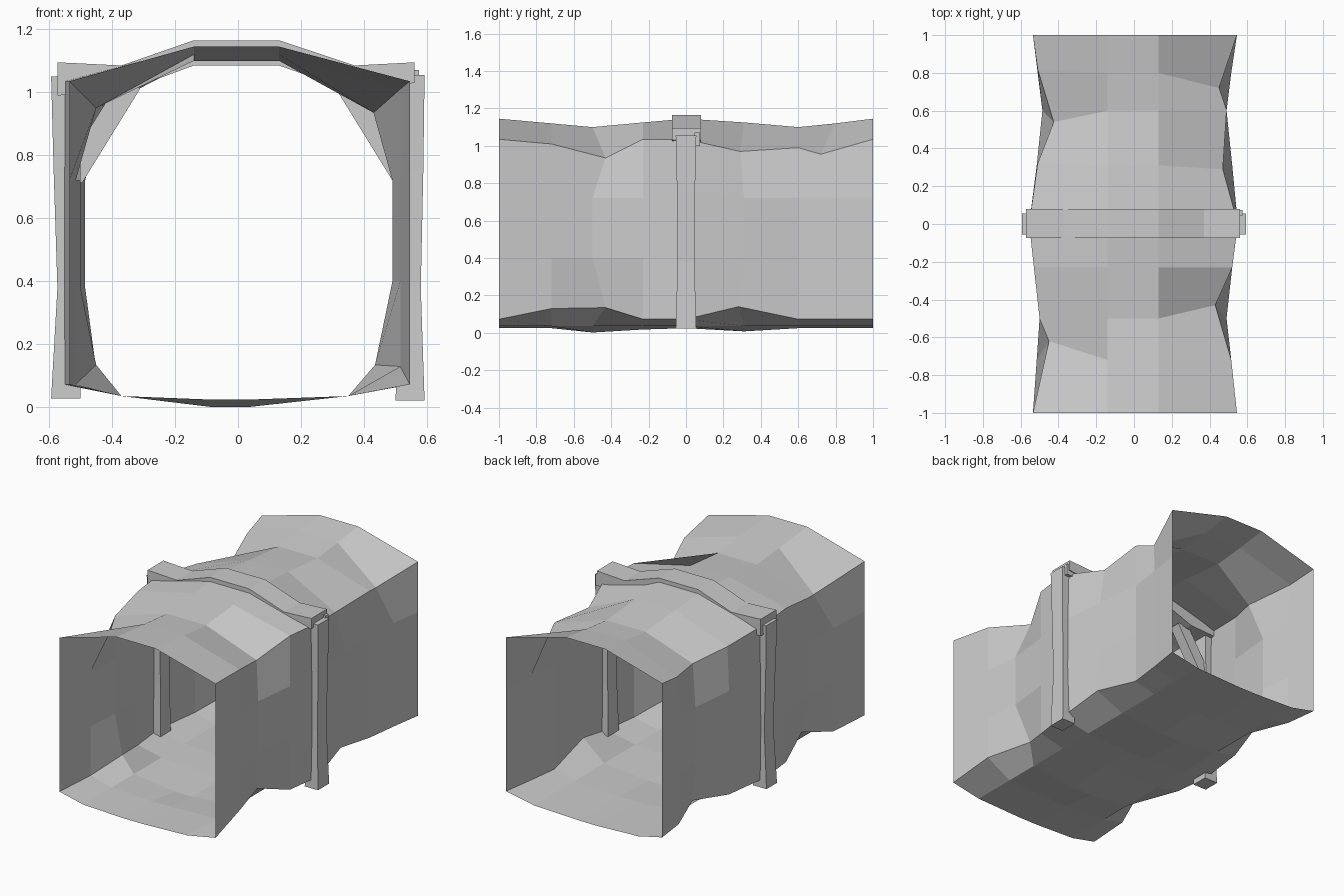
import bpy, bmesh
from mathutils import Vector

if "Cube" in bpy.data.objects:
    bpy.data.objects.remove(bpy.data.objects["Cube"])


def finish(bm, name, solid=True):
    if solid:
        bmesh.ops.recalc_face_normals(bm, faces=bm.faces)
    me = bpy.data.meshes.new(name)
    bm.to_mesh(me)
    bm.free()
    ob = bpy.data.objects.new(name, me)
    bpy.context.collection.objects.link(ob)
    return ob


def loft(rings, name, caps=True):
    """Skin closed rings of points."""
    bm = bmesh.new()
    vs = [[bm.verts.new(p) for p in r] for r in rings]
    n = len(vs[0])
    for a, b in zip(vs, vs[1:]):
        for i in range(n):
            j = (i + 1) % n
            bm.faces.new((a[i], a[j], b[j], b[i]))
    if caps:
        bm.faces.new(vs[0])
        bm.faces.new(vs[-1])
    return finish(bm, name)


# Tunnel: rock shell, open at both ends
# y, left wall x, right wall x, roof z, floor z
stations = [
    (-1.00, -.535, .545, 1.145, .025),
    (-.72, -.515, .515, 1.12, .025),
    (-.50, -.500, .490, 1.10, .002),
    (-.23, -.530, .520, 1.125, .018),
    (0.00, -.555, .550, 1.145, .025),
    (.31, -.515, .520, 1.125, .008),
    (.60, -.485, .490, 1.10, .025),
    (.80, -.510, .515, 1.12, .025),
    (1.00, -.535, .545, 1.145, .025),
]
# Corners knocked inwards to give the rough rock facets
dents = {
    ("UR", 1): (.515, -.72, 1.01), ("UR", 2): (.43, -.43, .935),
    ("UR", 5): (.47, .29, .97), ("UR", 6): (.49, .60, .99),
    ("UR", 7): (.45, .72, .955),
    ("UL", 1): (-.45, -.62, .95), ("UL", 2): (-.50, -.50, .99),
    ("UL", 5): (-.51, .32, 1.00), ("UL", 6): (-.425, .54, .955),
    ("UL", 7): (-.51, .82, 1.00),
    ("LR", 1): (.515, -.72, .13), ("LR", 2): (.435, -.43, .135),
    ("LR", 5): (.515, .28, .14),
    ("LL", 2): (-.45, -.50, .135), ("LL", 6): (-.45, .58, .12),
}
rings = []
for i, (y, xl, xr, top, flo) in enumerate(stations):
    def corner(key, x, z):
        return dents.get((key, i), (x, y, z))
    rings.append([
        (-.14, y, top), (.13, y, top),
        corner("UR", xr, 1.035), (xr, y, .72), (xr, y, .40),
        corner("LR", xr, .073),
        (.35, y, .036), (.04, y, flo), (-.09, y, flo), (-.37, y, .036),
        corner("LL", xl, .073), (xl, y, .38), (xl, y, .72),
        corner("UL", xl, 1.035),
    ])
loft(rings, "tunnel_shell", caps=False)

# Roof beam: bent timber following the ceiling (x, bottom z, top z)
beam = [(-.572, .99, 1.095), (-.37, 1.0, 1.085), (-.14, 1.085, 1.165),
        (.13, 1.085, 1.165), (.37, 1.0, 1.085), (.56, 1.03, 1.095)]
loft([[(x, -.075, b), (x, .08, b), (x, .08, t), (x, -.075, t)]
      for x, b, t in beam], "roof_beam")


def post(name, side, sections):
    """Side post from (z, inner x, outer x, half depth) sections."""
    loft([[(side * a, -d, z), (side * b, -d, z), (side * b, d, z), (side * a, d, z)]
          for z, a, b, d in sections], name)


post("left_post", -1, [(.028, .50, .593, .052), (.38, .505, .573, .045),
                       (.75, .51, .585, .048), (1.05, .50, .593, .055)])
post("right_post", 1, [(.022, .50, .592, .055), (.38, .51, .580, .045),
                       (.75, .51, .588, .048), (1.055, .50, .592, .055)])


# Diagonal braces between posts and beam
for name, s in (("left_brace", -1), ("right_brace", 1)):
    low, high = Vector((s * .525, 0, .73)), Vector((s * .34, 0, 1.03))
    off = Vector((s * .03, 0, .018))
    d = Vector((0, .035, 0))
    loft([[p - off - d, p + off - d, p + off + d, p - off + d]
          for p in (low, high)], name)

# Hooked splinter on the right end of the beam
loft([[(.50, y, 1.0), (.575, y, 1.0), (.575, y, 1.07), (.50, y, 1.07)]
      for y in (.045, .075)], "beam_end_chip")
